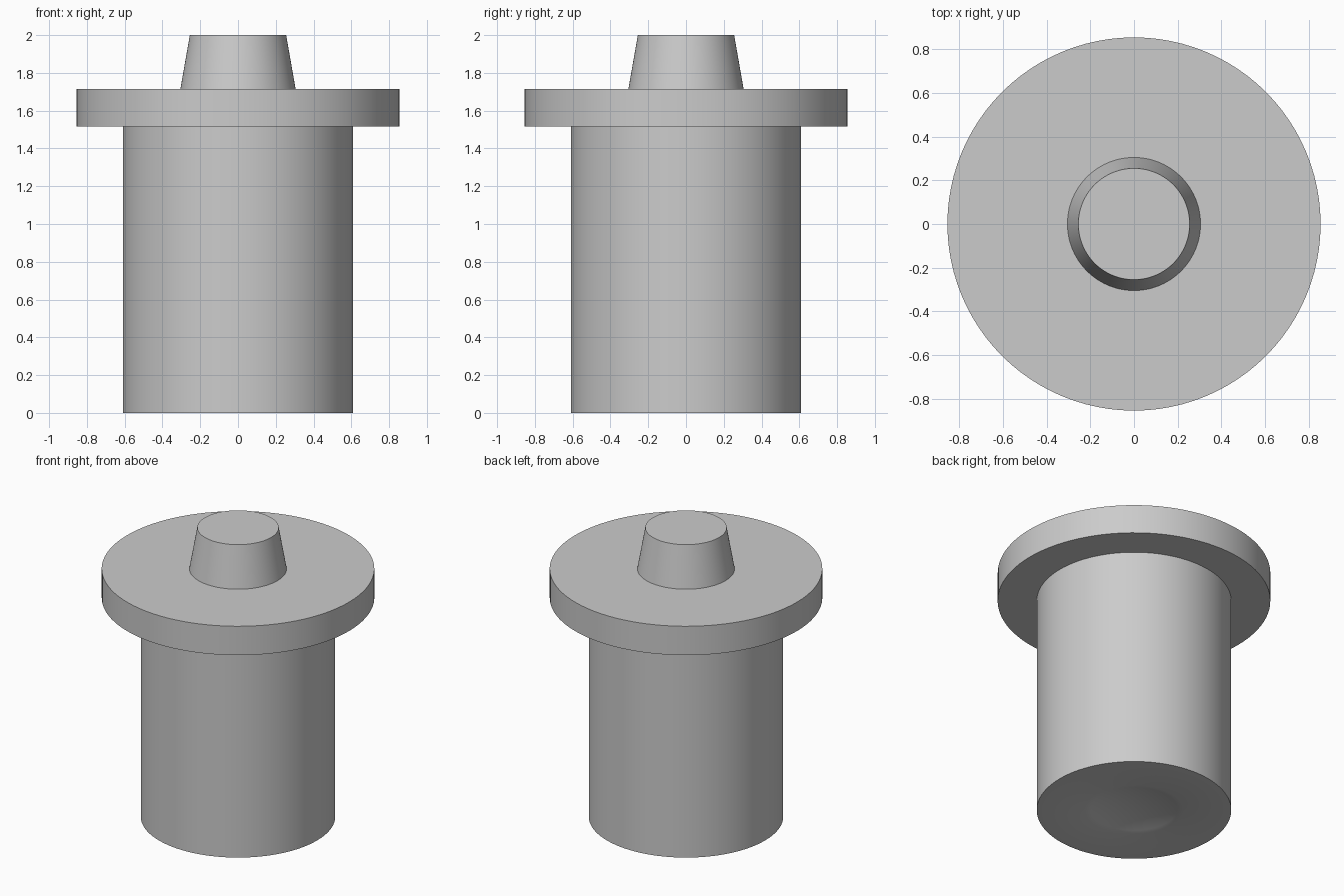
import bpy
import bmesh
import math

SEGMENTS = 96

cube = bpy.data.objects.get("Cube")
if cube:
    bpy.data.objects.remove(cube, do_unlink=True)

grey = bpy.data.materials.new("plain_grey")
grey.use_nodes = True
grey.diffuse_color = (0.6, 0.6, 0.6, 1)
grey.node_tree.nodes["Principled BSDF"].inputs["Base Color"].default_value = (0.6, 0.6, 0.6, 1)


def lathe(name, profile):
    """Revolve a (radius, height) profile about the z axis."""
    bm = bmesh.new()
    verts = [bm.verts.new((r, 0, z)) for r, z in profile]
    edges = [bm.edges.new(pair) for pair in zip(verts, verts[1:])]
    bmesh.ops.spin(bm, geom=verts + edges, cent=(0, 0, 0), axis=(0, 0, 1),
                   angle=math.tau, steps=SEGMENTS, use_merge=True)
    bmesh.ops.remove_doubles(bm, verts=bm.verts[:], dist=0.0001)
    bmesh.ops.recalc_face_normals(bm, faces=bm.faces[:])
    mesh = bpy.data.meshes.new(name)
    bm.to_mesh(mesh)
    bm.free()
    mesh.materials.append(grey)
    obj = bpy.data.objects.new(name, mesh)
    bpy.context.collection.objects.link(obj)
    bpy.ops.object.select_all(action="DESELECT")
    obj.select_set(True)
    bpy.context.view_layer.objects.active = obj
    bpy.ops.object.shade_smooth_by_angle(angle=math.radians(30))
    return obj


# Shallow dish in the underside, from its centre out to its rim
dish_radius, dish_depth, rings = 0.31, 0.04, 8
dish = [(dish_radius * i / rings, dish_depth * (1 - (i / rings) ** 2))
        for i in range(rings + 1)]

# Cylinder body, wide flange and tapered top in one closed outline
body = [(0.61, 0), (0.61, 1.515)]
flange = [(0.855, 1.515), (0.855, 1.715)]
tapered_top = [(0.305, 1.715), (0.255, 2), (0, 2)]
lathe("flanged_plug", dish + body + flange + tapered_top)
